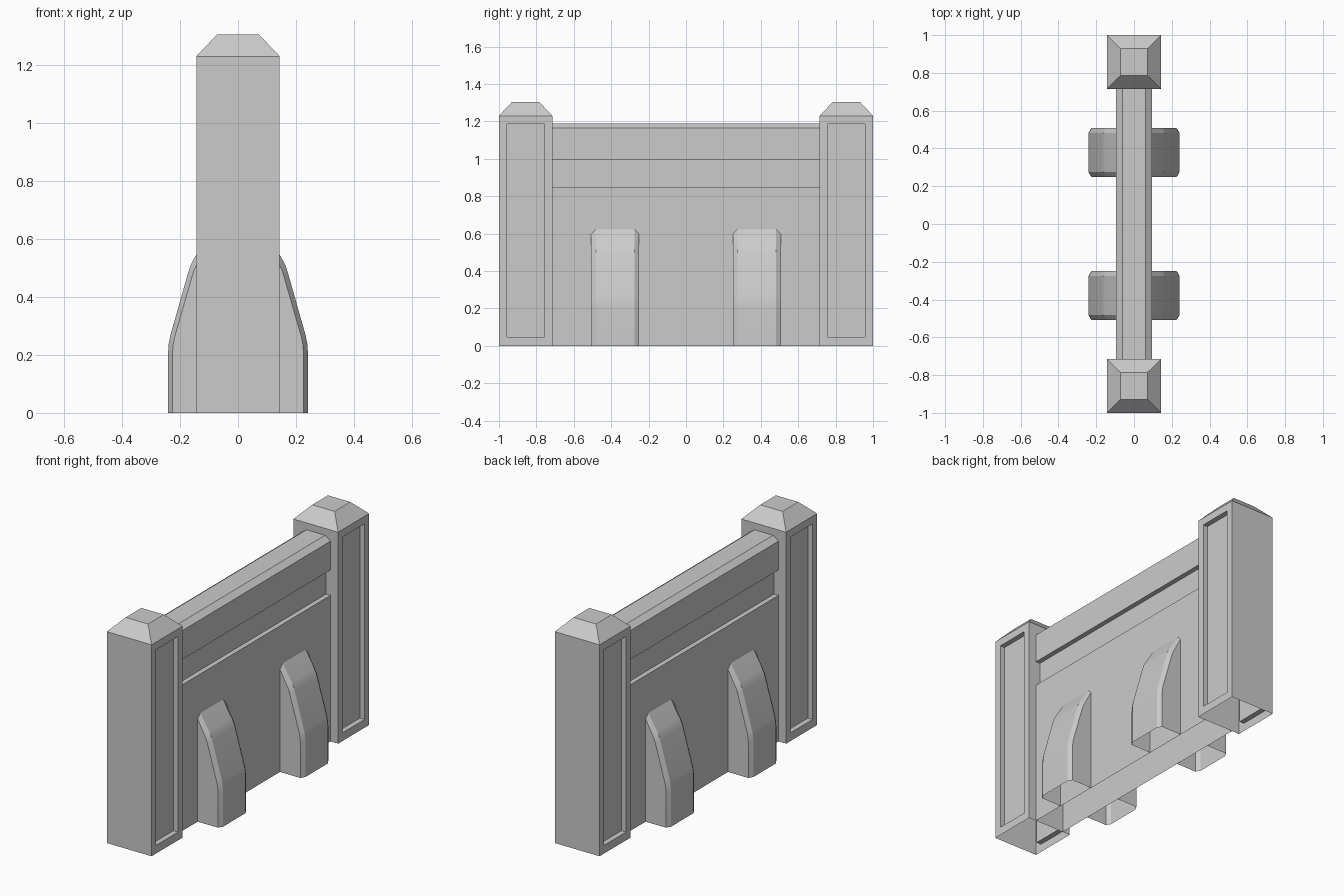
import bpy, bmesh
from math import radians

if "Cube" in bpy.data.objects:
    bpy.data.objects.remove(bpy.data.objects["Cube"])


def make_object(name, bm, mirror=(False, False)):
    bmesh.ops.recalc_face_normals(bm, faces=bm.faces[:])
    mesh = bpy.data.meshes.new(name)
    bm.to_mesh(mesh)
    bm.free()
    obj = bpy.data.objects.new(name, mesh)
    bpy.context.collection.objects.link(obj)
    if any(mirror):
        mod = obj.modifiers.new("Mirror", 'MIRROR')
        mod.use_axis = (mirror[0], mirror[1], False)
        mod.use_mirror_merge = False
    return obj


def skin(bm, rows, closed=False):
    """Join successive rows of points with quads."""
    rows = [[bm.verts.new(p) for p in row] for row in rows]
    for a, b in zip(rows, rows[1:]):
        n = len(a)
        for i in range(n if closed else n - 1):
            j = (i + 1) % n
            bm.faces.new((a[i], a[j], b[j], b[i]))
    return rows


# Wall: open-bottomed profile with a grooved band and chamfered top rail
half = [(0.095, 0), (0.095, 0.85), (0.067, 0.85), (0.067, 0.997),
        (0.095, 0.997), (0.095, 1.165), (0.06, 1.19)]
profile = half + [(-x, z) for x, z in reversed(half)]
bm = bmesh.new()
skin(bm, [[(x, y, z) for x, z in profile] for y in (-0.715, 0.715)])
make_object("wall_panel", bm)

# End posts: open-bottomed box, tapered cap, sunk panels on both broad sides
CY = 0.8575


def ring(hx, hy, z):
    return [(sx * hx, CY + sy * hy, z)
            for sx, sy in ((-1, -1), (1, -1), (1, 1), (-1, 1))]


bm = bmesh.new()
rows = skin(bm, [ring(0.144, 0.1425, 0), ring(0.144, 0.1425, 1.23),
                 ring(0.072, 0.072, 1.305)], closed=True)
bm.faces.new(rows[-1])
bmesh.ops.recalc_face_normals(bm, faces=bm.faces[:])
bm.normal_update()
panels = [f for f in bm.faces if abs(f.normal.x) > 0.99]
bmesh.ops.inset_individual(bm, faces=panels, thickness=0.059)
for f in panels:
    for v in f.verts:
        v.co.z = 1.186 if v.co.z > 0.6 else 0.048
bm.normal_update()
for f in panels:
    inward = -f.normal * 0.03
    new_face = bmesh.ops.extrude_discrete_faces(bm, faces=[f])["faces"][0]
    bmesh.ops.translate(bm, verts=new_face.verts[:], vec=inward)
# Keep outward normals as built (body is already consistent)
make_object("end_posts", bm, (False, True))

# Buttresses: bent outline with chamfered long edges, open at wall and floor
outer = [(0.241, 0), (0.241, 0.21), (0.239, 0.238), (0.234, 0.265),
         (0.173, 0.48), (0.165, 0.506), (0.153, 0.53), (0.095, 0.622)]
inner = [(0.226, 0), (0.226, 0.206), (0.224, 0.234), (0.219, 0.26),
         (0.158, 0.472), (0.151, 0.494), (0.139, 0.516), (0.095, 0.598)]
Y0, Y1, C = 0.25, 0.507, 0.025
bm = bmesh.new()
skin(bm, [[(0.095, y, z) for x, z in inner] if flat else
          [(x, y, z) for x, z in pts]
          for pts, y, flat in ((inner, Y0, True), (inner, Y0, False),
                               (outer, Y0 + C, False), (outer, Y1 - C, False),
                               (inner, Y1, False), (inner, Y1, True))])
bmesh.ops.remove_doubles(bm, verts=bm.verts[:], dist=0.0005)
buttress = make_object("buttresses", bm, (True, True))

bpy.ops.object.select_all(action='DESELECT')
buttress.select_set(True)
bpy.context.view_layer.objects.active = buttress
bpy.ops.object.shade_smooth_by_angle(angle=radians(20))
